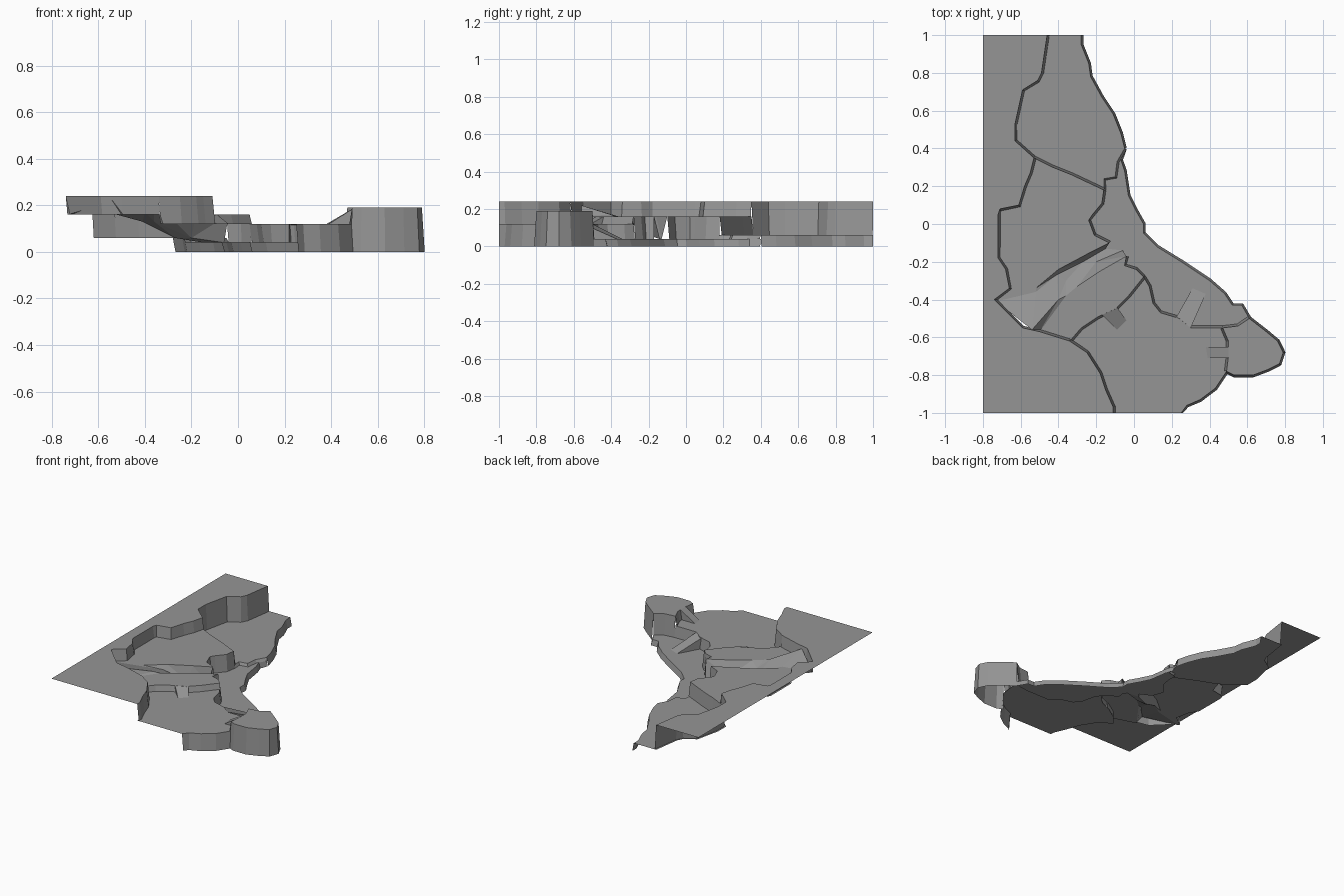
import bpy
import bmesh
from mathutils import Vector

cube = bpy.data.objects.get("Cube")
if cube:
    bpy.data.objects.remove(cube, do_unlink=True)

stone = bpy.data.materials.new("stone_grey")
stone.use_nodes = True
grey = (.3, .3, .3, 1)
stone.diffuse_color = grey
stone.node_tree.nodes["Principled BSDF"].inputs["Base Color"].default_value = grey

# Terrace heights
SEA, LOW, BACK, FRONT, MIDDLE, KNOLL, UPPER = 0, .04, .06, .12, .16, .19, .24
SLANT = .012


def finish(bm, name):
    """Turn a bmesh into a flat shaded stone object."""
    mesh = bpy.data.meshes.new(name)
    bm.to_mesh(mesh)
    bm.free()
    mesh.materials.append(stone)
    obj = bpy.data.objects.new(name, mesh)
    bpy.context.collection.objects.link(obj)
    return obj


def add_skirt(bm, line, top, bottom):
    """Add a slightly slanted cliff; the low side lies left of the line."""
    rows = []
    for i, point in enumerate(line):
        before = Vector(line[max(i - 1, 0)])
        after = Vector(line[min(i + 1, len(line) - 1)])
        along = (after - before).normalized()
        foot = Vector(point) + Vector((-along.y, along.x)) * SLANT
        foot.y = max(-1, min(1, foot.y))
        rows.append((bm.verts.new((*point, top)), bm.verts.new((*foot, bottom))))
    for (a, b), (c, d) in zip(rows, rows[1:]):
        bm.faces.new((a, b, d, c))


def terrace(name, height, outline, cliffs):
    """Make a flat terrace from joined lines, with cliffs down to its neighbours."""
    bm = bmesh.new()
    points = []
    for line in outline:
        points += [p for p in line if p not in points]
    face = bm.faces.new([bm.verts.new((*p, height)) for p in points])
    face.normal_update()
    if face.normal.z < 0:
        face.normal_flip()
    bmesh.ops.triangulate(bm, faces=[face])
    for line, bottom in cliffs:
        add_skirt(bm, line, height, bottom)
    return finish(bm, name)


def ramp(name, top_pair, top, bottom_pair, bottom):
    """Make a sloping wedge with closed sides."""
    bm = bmesh.new()
    a, b = [bm.verts.new((*p, top)) for p in top_pair]
    c, d = [bm.verts.new((*p, bottom)) for p in bottom_pair]
    e, f = [bm.verts.new((*p, bottom)) for p in top_pair]
    for corners in ((a, b, d, c), (a, c, e), (b, f, d)):
        bm.faces.new(corners)
    bmesh.ops.recalc_face_normals(bm, faces=bm.faces[:])
    return finish(bm, name)


def back(line):
    return line[::-1]


# Edges of the upper terrace, from back to front
upper_back = [(-.46, 1), (-.49, .8), (-.51, .76), (-.59, .71), (-.63, .53),
              (-.63, .44), (-.53, .35)]
upper_middle = [(-.53, .35), (-.55, .27), (-.58, .2), (-.61, .1), (-.71, .08),
                (-.72, .05), (-.72, -.18), (-.68, -.24), (-.66, -.34), (-.74, -.4)]
upper_gully = [(-.74, -.4), (-.59, -.55), (-.5, -.57), (-.34, -.62)]
upper_front = [(-.34, -.62), (-.25, -.68), (-.18, -.79), (-.15, -.88),
               (-.11, -.97), (-.11, -1)]

# Edges between the lower terraces
middle_back = [(-.53, .35), (-.43, .3), (-.33, .26), (-.16, .18)]
middle_low = [(-.16, .18), (-.17, .11), (-.22, .05), (-.24, .02), (-.21, -.06),
              (-.13, -.1)]
back_low = [(-.05, .4), (-.09, .33), (-.1, .25), (-.16, .24), (-.16, .18)]
ledge_low = [(-.04, -.17), (-.05, -.22), (.01, -.24), (.05, -.28)]
ledge_front = [(.05, -.28), (-.03, -.38), (-.1, -.45), (-.19, -.49), (-.28, -.55),
               (-.34, -.62)]
front_low = [(.05, -.28), (.08, -.33), (.1, -.42), (.14, -.47), (.24, -.5),
             (.3, -.55), (.47, -.55)]
knoll_front = [(.49, -.78), (.5, -.7), (.5, -.62), (.47, -.55)]
knoll_low = [(.47, -.55), (.55, -.54), (.61, -.5)]

# Coastline
coast_back = [(-.28, 1), (-.28, .95), (-.24, .85), (-.23, .78), (-.17, .67),
              (-.11, .58), (-.07, .48), (-.05, .4)]
coast_low = [(-.05, .4), (-.07, .34), (-.05, .28), (-.03, .15), (.01, .07), (.05, 0),
             (.05, -.05), (.12, -.12), (.25, -.2), (.4, -.3), (.48, -.37),
             (.52, -.43), (.57, -.43), (.61, -.5)]
coast_knoll = [(.61, -.5), (.7, -.57), (.76, -.62), (.79, -.68), (.77, -.74),
               (.71, -.77), (.63, -.8), (.53, -.8), (.49, -.78)]
coast_front = [(.49, -.78), (.43, -.87), (.35, -.93), (.28, -.96), (.25, -1)]

# Gully: each station runs bank, floor, floor, crest, with its two floor heights
stations = [
    ((-.13, -.1), (-.15, -.13), (-.06, -.14), (-.04, -.17), LOW, LOW),
    ((-.25, -.16), (-.27, -.2), (-.2, -.2), (-.18, -.25), .06, .06),
    ((-.4, -.24), (-.41, -.27), (-.36, -.3), (-.3, -.33), .13, .13),
    ((-.52, -.34), (-.52, -.36), (-.4, -.4), (-.36, -.38), MIDDLE, .17),
    ((-.74, -.4), (-.73, -.41), (-.54, -.56), (-.5, -.57), MIDDLE, .22),
]
bm = bmesh.new()
rows = [[bm.verts.new((*p, z)) for p, z in zip(s[:4], (MIDDLE, s[4], s[5], MIDDLE))]
        for s in stations]
for near, far in zip(rows, rows[1:]):
    for i in range(3):
        bm.faces.new((near[i], far[i], far[i + 1], near[i + 1]))
bmesh.ops.triangulate(bm, faces=bm.faces[:])
for face in bm.faces:
    face.normal_update()
    if face.normal.z < 0:
        face.normal_flip()
finish(bm, "gully")
bank = [s[0] for s in stations]
crest = [s[3] for s in stations]

# Terraces
terrace("upper_terrace", UPPER,
        [[(-.8, 1)], upper_back, upper_middle, upper_gully, upper_front, [(-.8, -1)]],
        [(upper_back, BACK), (upper_middle, MIDDLE), (upper_gully, MIDDLE),
         (upper_front, FRONT)])
terrace("back_terrace", BACK,
        [upper_back, middle_back, back(back_low), back(coast_back)],
        [(back_low[::-1][::-1], LOW), (coast_back, SEA)])
terrace("middle_terrace", MIDDLE,
        [upper_middle, back(bank), back(middle_low), back(middle_back)],
        [(middle_back, BACK), (middle_low, LOW)])
terrace("low_shore", LOW,
        [middle_low, list(stations[0][:4]), ledge_low, front_low, knoll_low,
         back(coast_low), back_low],
        [(coast_low, SEA)])
terrace("middle_ledge", MIDDLE,
        [crest, upper_gully[-1:], back(ledge_front), back(ledge_low)],
        [(ledge_low, LOW), (ledge_front, FRONT)])
terrace("front_terrace", FRONT,
        [ledge_front, upper_front, back(coast_front), knoll_front, back(front_low)],
        [(front_low, LOW), (coast_front, SEA)])
terrace("knoll", KNOLL,
        [coast_knoll, knoll_front, knoll_low],
        [(coast_knoll, SEA), (knoll_front, FRONT), (knoll_low, LOW)])

# Ramps joining the terraces
ramp("knoll_ramp", [(.5, -.65), (.5, -.71)], KNOLL, [(.38, -.65), (.39, -.71)], FRONT)
ramp("ledge_ramp", [(-.09, -.44), (-.17, -.48)], MIDDLE,
     [(-.04, -.51), (-.09, -.56)], FRONT)
ramp("shore_ramp", [(.3, -.55), (.22, -.5)], FRONT, [(.38, -.37), (.31, -.34)], LOW)
